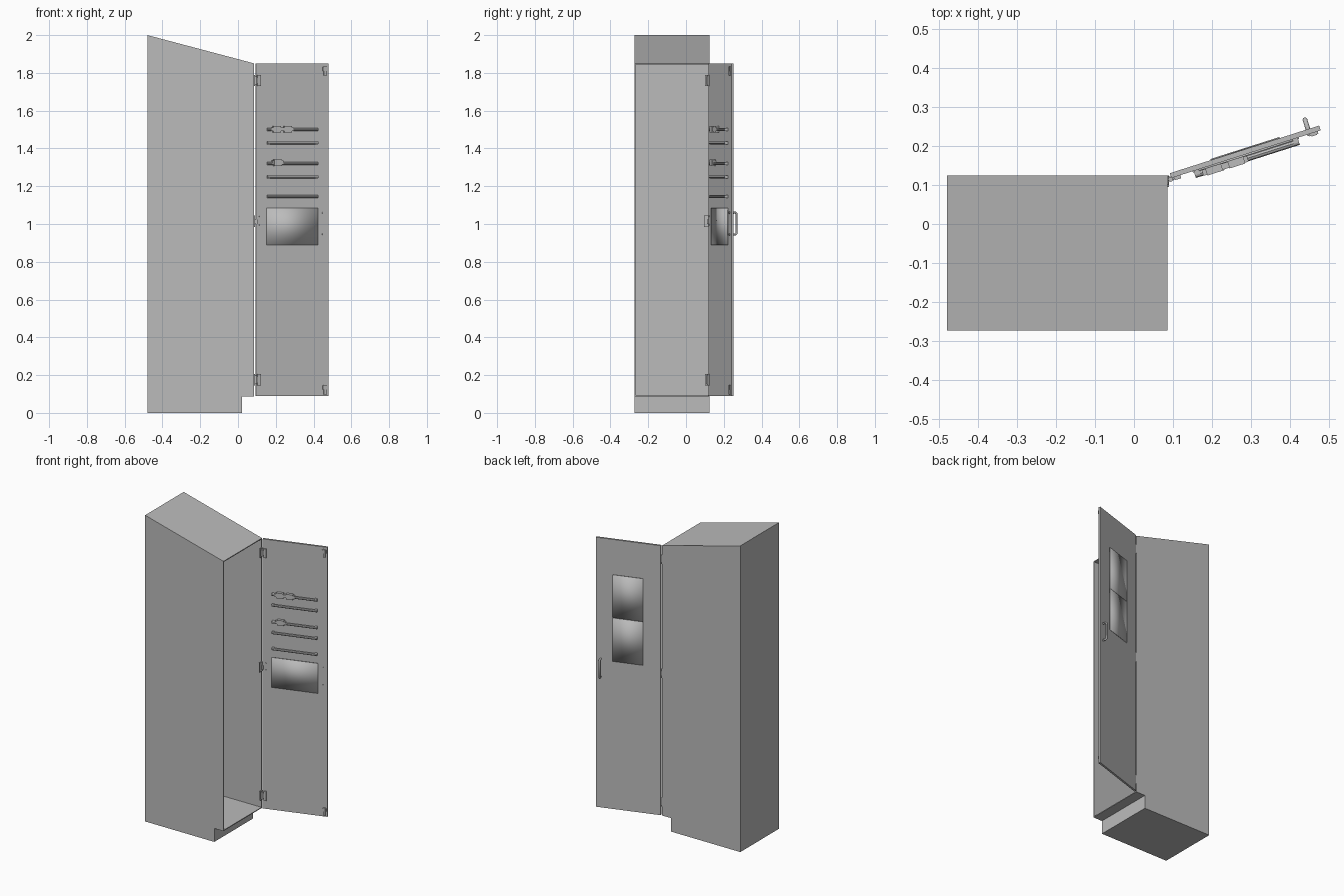
import bpy, bmesh, math
from mathutils import Matrix, Vector

if "Cube" in bpy.data.objects:
    bpy.data.objects.remove(bpy.data.objects["Cube"])


def material(name, value):
    m = bpy.data.materials.new(name)
    m.use_nodes = True
    col = (value, value, value, 1)
    m.diffuse_color = col
    m.node_tree.nodes["Principled BSDF"].inputs["Base Color"].default_value = col
    return m


GREY = material("painted grey steel", 0.5)

# Door frame: u runs from hinge to free edge, v points outward, z is up
DOOR = Matrix.Translation((0.096, 0.118, 0)) @ Matrix.Rotation(math.radians(17.7), 4, "Z")
WORLD = Matrix.Identity(4)


def finish(name, bm, frame=WORLD, smooth=False):
    bmesh.ops.transform(bm, matrix=frame, verts=bm.verts)
    bmesh.ops.recalc_face_normals(bm, faces=bm.faces)
    for f in bm.faces:
        f.smooth = smooth
    me = bpy.data.meshes.new(name)
    bm.to_mesh(me)
    bm.free()
    me.materials.append(GREY)
    ob = bpy.data.objects.new(name, me)
    bpy.context.collection.objects.link(ob)
    return ob


def add_box(bm, lo, hi):
    lo, hi = Vector(lo), Vector(hi)
    m = Matrix.Translation((lo + hi) / 2) @ Matrix.Diagonal((hi - lo).to_4d())
    bmesh.ops.create_cube(bm, size=1, matrix=m)


def box(name, lo, hi, frame=WORLD, smooth=False):
    bm = bmesh.new()
    add_box(bm, lo, hi)
    return finish(name, bm, frame, smooth)


def add_rod(bm, a, b, r, sides=12):
    a, b = Vector(a), Vector(b)
    d = b - a
    m = Matrix.Translation((a + b) / 2) @ d.to_track_quat("Z", "Y").to_matrix().to_4x4()
    bmesh.ops.create_cone(bm, cap_ends=True, segments=sides, radius1=r, radius2=r,
                          depth=d.length, matrix=m)


# Cabinet extents
X0, X1, Y0, Y1 = -0.48, 0.086, -0.273, 0.125
BASE, TOP, WALL = 0.088, 1.85, 0.008

# Five-sided shell, open towards the door
bm = bmesh.new()
add_box(bm, (X0, Y0, BASE), (X1, Y1, TOP))
bm.faces.ensure_lookup_table()
bmesh.ops.delete(bm, geom=[f for f in bm.faces if f.calc_center_median().x > X1 - 0.01],
                 context="FACES_ONLY")
shell = finish("cabinet_shell", bm)
mod = shell.modifiers.new("wall thickness", "SOLIDIFY")
mod.thickness = WALL
mod.offset = -1

# Recessed plinth
box("plinth", (X0, Y0, 0), (0.02, Y1, BASE))

# Sloping top
bm = bmesh.new()
face = bm.faces.new([bm.verts.new((x, Y0, z)) for x, z in ((X0, TOP), (X1, TOP), (X0, 2))])
ext = bmesh.ops.extrude_face_region(bm, geom=[face])["geom"]
bmesh.ops.translate(bm, vec=(0, Y1 - Y0, 0),
                    verts=[g for g in ext if isinstance(g, bmesh.types.BMVert)])
finish("sloping_top", bm)

# Door leaf
box("door", (0, 0, 0.09), (0.402, 0.013, TOP), DOOR)

# Thin panels, shaded softly across their faces
box("inside_pocket", (0.057, -0.004, 0.89), (0.342, 0, 1.085), DOOR, True)
box("upper_outer_panel", (0.11, 0.013, 1.34), (0.296, 0.016, 1.62), DOOR, True)
box("lower_outer_panel", (0.11, 0.013, 1.055), (0.296, 0.016, 1.338), DOOR, True)

# Holder rails on the inner face, with end feet
for i, z in enumerate((1.5, 1.43, 1.32, 1.25, 1.145)):
    bm = bmesh.new()
    add_rod(bm, (0.06, -0.011, z), (0.34, -0.011, z), 0.008, 8)
    for u in (0.06, 0.326):
        add_box(bm, (u, -0.012, z - 0.008), (u + 0.014, 0, z + 0.008))
    finish(f"holder_rail_{i + 1}", bm, DOOR)

# Clips sliding on two of the rails
for i, (u, z) in enumerate(((0.09, 1.502), (0.15, 1.502), (0.094, 1.325))):
    bm = bmesh.new()
    add_box(bm, (u, -0.022, z - 0.017), (u + 0.042, -0.003, z + 0.017))
    add_box(bm, (u - 0.01, -0.02, z - 0.01), (u + 0.052, -0.004, z + 0.01))
    finish(f"rail_clip_{i + 1}", bm, DOOR)

# Hinges and free-edge corner brackets
for name, z, corner in (("upper", 1.76, 1.81), ("lower", 0.175, 0.123)):
    bm = bmesh.new()
    add_box(bm, (0.006, -0.008, z - 0.03), (0.024, 0, z + 0.03))
    add_box(bm, (-0.012, -0.005, z - 0.014), (0.01, 0.002, z + 0.014))
    add_rod(bm, (-0.003, -0.003, z - 0.022), (-0.003, -0.003, z + 0.022), 0.006)
    finish(f"{name}_hinge", bm, DOOR)
    box(f"{name}_hinge_leaf", (X1 - 0.002, 0.1, z - 0.03), (X1 + 0.003, Y1, z + 0.03))
    bm = bmesh.new()
    add_box(bm, (0.375, -0.008, corner - 0.025), (0.39, 0, corner + 0.025))
    add_box(bm, (0.37, -0.006, corner), (0.394, 0, corner + 0.022))
    finish(f"{name}_corner_bracket", bm, DOOR)

# Middle hinge at the cabinet edge
bm = bmesh.new()
add_box(bm, (X1 - 0.002, 0.095, 0.985), (X1 + 0.004, Y1, 1.045))
add_box(bm, (X1, 0.112, 1.0), (0.102, 0.122, 1.025))
finish("middle_hinge", bm)

# Screw heads on the inner face
bm = bmesh.new()
for u, r, heights in ((0.02, 0.004, (0.995, 1.04)), (0.372, 0.006, (0.945, 1.06))):
    for z in heights:
        add_rod(bm, (u, -0.004, z), (u, 0.001, z), r)
finish("screw_heads", bm, DOOR)

# Pull handle bent from a round bar
curve = bpy.data.curves.new("handle_path", "CURVE")
curve.dimensions = "3D"
curve.bevel_depth = 0.006
curve.bevel_resolution = 2
curve.use_fill_caps = True
path = curve.splines.new("POLY")
points = [(0.012, 0.945), (0.033, 0.945), (0.039, 0.951),
          (0.039, 1.054), (0.033, 1.06), (0.012, 1.06)]
path.points.add(len(points) - 1)
for p, (v, z) in zip(path.points, points):
    p.co = (0.372, v, z, 1)
    p.radius = 1
curve.materials.append(GREY)
handle = bpy.data.objects.new("door_handle", curve)
handle.matrix_world = DOOR
bpy.context.collection.objects.link(handle)
